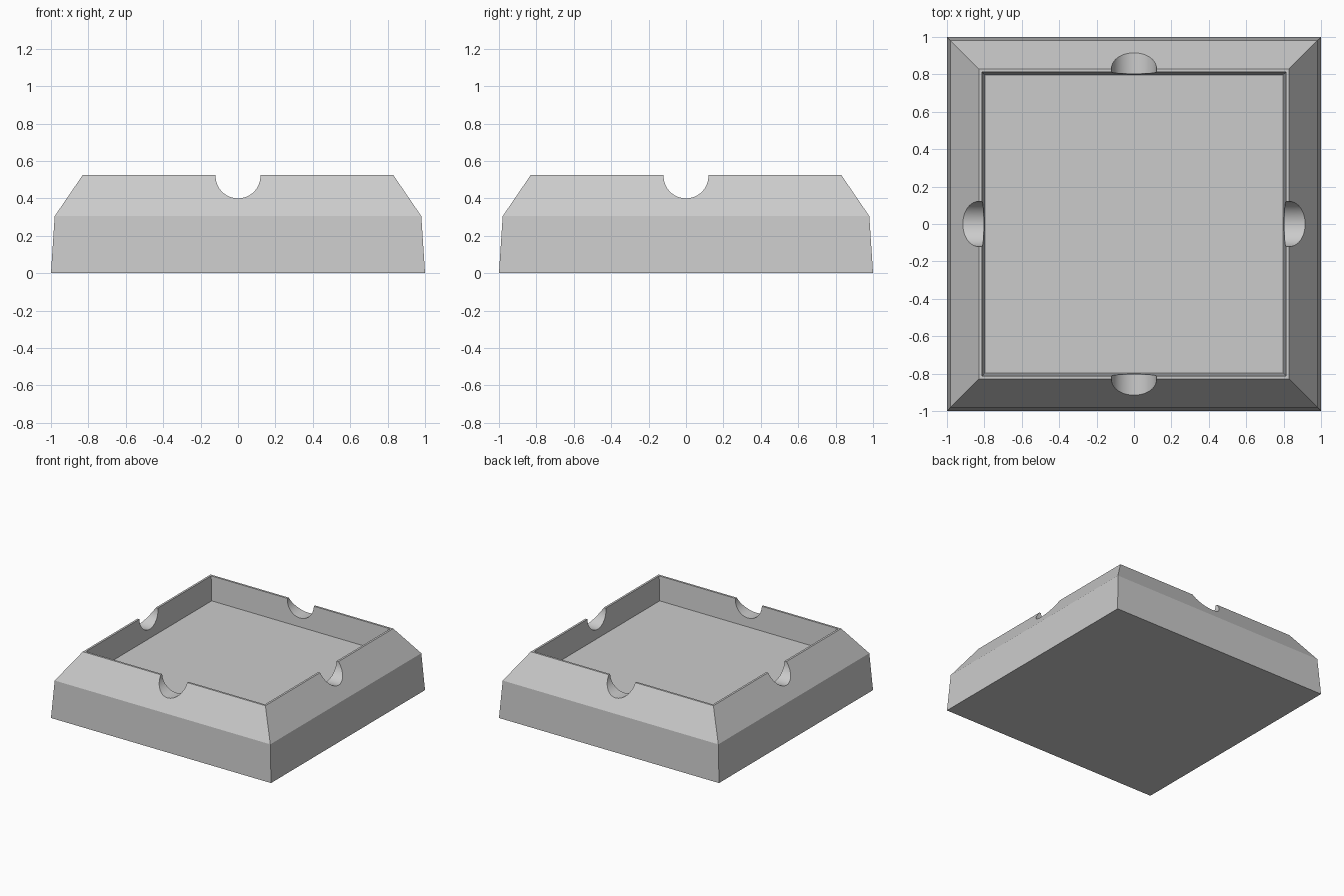
import bpy, bmesh, math

cube = bpy.data.objects.get("Cube")
if cube:
    bpy.data.objects.remove(cube, do_unlink=True)

# Single grey material
grey = bpy.data.materials.new("plain grey")
grey.use_nodes = True
colour = (0.6, 0.6, 0.6, 1.0)
grey.diffuse_color = colour
grey.node_tree.nodes["Principled BSDF"].inputs["Base Color"].default_value = colour


def make_object(name, bm):
    bmesh.ops.recalc_face_normals(bm, faces=bm.faces)
    mesh = bpy.data.meshes.new(name)
    bm.to_mesh(mesh)
    bm.free()
    mesh.materials.append(grey)
    obj = bpy.data.objects.new(name, mesh)
    bpy.context.collection.objects.link(obj)
    return obj


# Square tray: (half width, height) from the base up, over the rim, down to the floor
PROFILE = [(1.0, 0.0), (0.98, 0.305), (0.83, 0.525), (0.813, 0.525), (0.797, 0.33)]
CORNERS = [(-1, -1), (1, -1), (1, 1), (-1, 1)]
bm = bmesh.new()
rings = [[bm.verts.new((sx * w, sy * w, z)) for sx, sy in CORNERS] for w, z in PROFILE]
for low, high in zip(rings, rings[1:]):
    for i in range(4):
        j = (i + 1) % 4
        bm.faces.new((low[i], low[j], high[j], high[i]))
bm.faces.new(rings[0][::-1])
bm.faces.new(rings[-1])
tray = make_object("square_tray", bm)

# Round notches through the middle of each side, cut by two long crossing rods
NOTCH_RADIUS, NOTCH_HEIGHT = 0.12, 0.52
bpy.context.view_layer.objects.active = tray
for name, rotation in (("notch_cutter_front_back", (math.pi / 2, 0, 0)),
                       ("notch_cutter_sides", (0, math.pi / 2, 0))):
    bm = bmesh.new()
    bmesh.ops.create_cone(bm, cap_ends=True, segments=64, radius1=NOTCH_RADIUS,
                          radius2=NOTCH_RADIUS, depth=2.4)
    cutter = make_object(name, bm)
    cutter.location.z = NOTCH_HEIGHT
    cutter.rotation_euler = rotation
    cutter.hide_render = True
    bpy.context.view_layer.update()
    cut = tray.modifiers.new(name, "BOOLEAN")
    cut.operation = "DIFFERENCE"
    cut.solver = "EXACT"
    cut.object = cutter
    bpy.ops.object.modifier_apply(modifier=cut.name)
    bpy.data.objects.remove(cutter, do_unlink=True)

# Smooth notches, sharp tray edges
bpy.ops.object.select_all(action="DESELECT")
tray.select_set(True)
bpy.ops.object.shade_smooth_by_angle(angle=math.radians(20))
